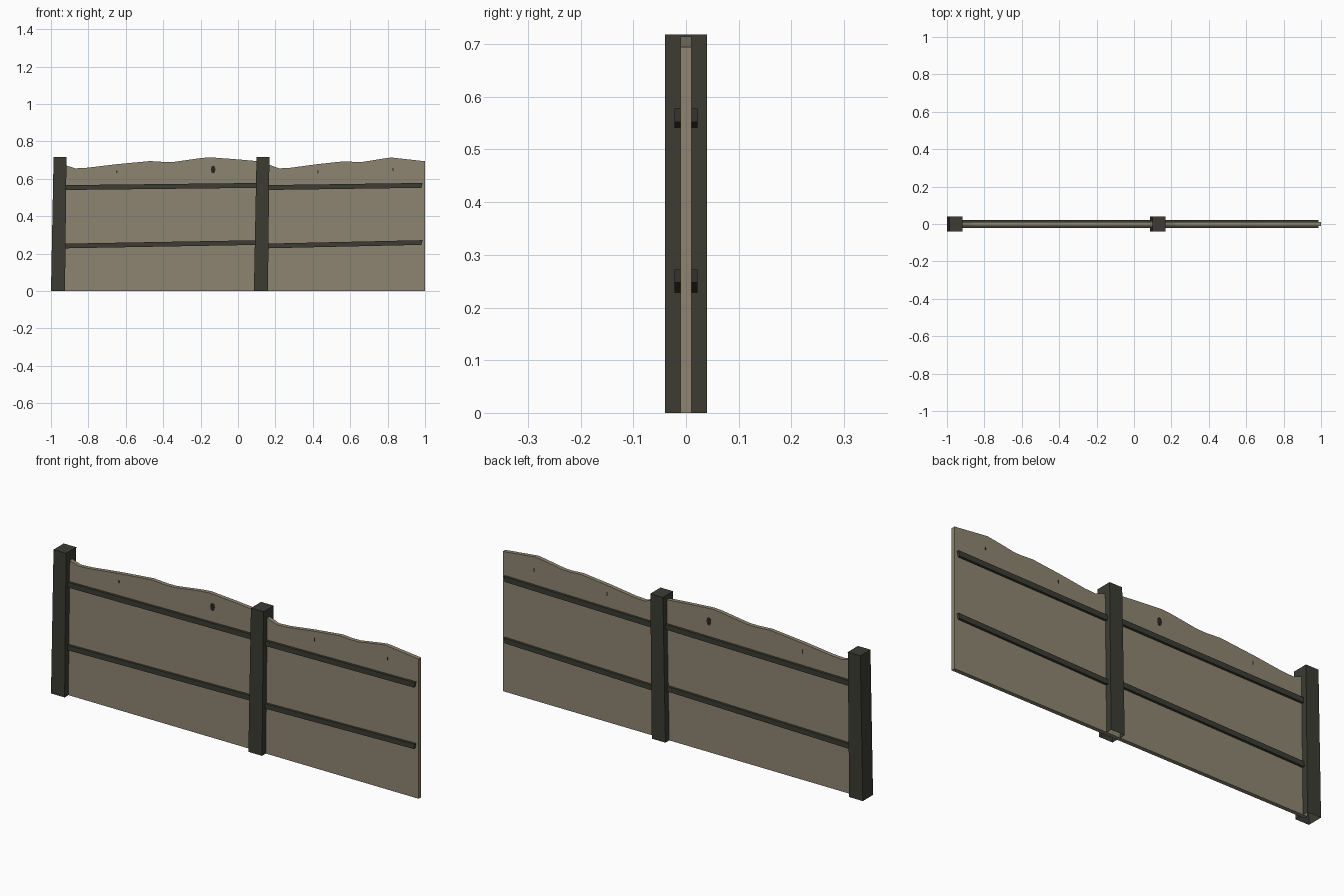
import bpy
import bmesh
import math

if "Cube" in bpy.data.objects:
    bpy.data.objects.remove(bpy.data.objects["Cube"], do_unlink=True)


def material(name, rgb):
    mat = bpy.data.materials.new(name)
    mat.use_nodes = True
    mat.diffuse_color = (*rgb, 1)
    mat.node_tree.nodes["Principled BSDF"].inputs["Base Color"].default_value = (*rgb, 1)
    return mat


BOARD = material("weathered tan wood", (0.27, 0.235, 0.168))
DARK = material("dark wood", (0.045, 0.045, 0.034))
KNOT = material("knot black brown", (0.02, 0.019, 0.015))


def extrude_outline(name, points, half_depth, mat, open_bottom=False):
    """Extrude an x-z outline (counter-clockwise from the front) along y."""
    bm = bmesh.new()
    front = [bm.verts.new((x, -half_depth, z)) for x, z in points]
    back = [bm.verts.new((x, half_depth, z)) for x, z in points]
    bm.faces.new(front)
    bm.faces.new(back[::-1])
    for i in range(len(points)):
        j = (i + 1) % len(points)
        # The first edge is the bottom one
        if not (open_bottom and i == 0):
            bm.faces.new((front[j], front[i], back[i], back[j]))
    bmesh.ops.recalc_face_normals(bm, faces=bm.faces)
    mesh = bpy.data.meshes.new(name)
    bm.to_mesh(mesh)
    bm.free()
    mesh.materials.append(mat)
    obj = bpy.data.objects.new(name, mesh)
    bpy.context.collection.objects.link(obj)
    return obj


def post(name, x):
    outline = [(x, 0), (x + 0.075, 0), (x + 0.083, 0.718), (x + 0.014, 0.718)]
    extrude_outline(name, outline, 0.04, DARK, open_bottom=True)


def rail(name, x0, x1, z0, z1, height):
    outline = [(x0, z0), (x1 - 0.006, z1), (x1, z1 + height), (x0, z0 + height)]
    extrude_outline(name, outline, 0.022, DARK)


def knot(name, x, z, width, height):
    ring = [(x + width / 2 * math.cos(a), z + height / 2 * math.sin(a))
            for a in (math.tau * i / 8 for i in range(8))]
    extrude_outline(name, ring, 0.0108, KNOT)


# Posts
post("right_post", -1.0)
post("middle_post", 0.085)

# Panels with a wavy top edge
right_top = [(0.12, 0.693), (0.0, 0.704), (-0.15, 0.715), (-0.2, 0.711),
             (-0.34, 0.691), (-0.39, 0.69), (-0.47, 0.695), (-0.65, 0.678),
             (-0.81, 0.659), (-0.87, 0.656), (-0.92, 0.672), (-0.95, 0.69)]
left_top = [(1.0, 0.694), (0.82, 0.714), (0.78, 0.709), (0.67, 0.691),
            (0.63, 0.69), (0.57, 0.694), (0.42, 0.678), (0.28, 0.659),
            (0.22, 0.656), (0.17, 0.674), (0.13, 0.693)]
extrude_outline("right_panel", [(-0.95, 0), (0.12, 0)] + right_top, 0.01, BOARD)
extrude_outline("left_panel", [(0.12, 0), (1.0, 0)] + left_top, 0.01, BOARD)

# Rails running through each panel, rising slightly to the left
for side, x0, x1 in (("right", -0.95, 0.12), ("left", 0.13, 0.987)):
    rail(side + "_upper_rail", x0, x1, 0.54, 0.552, 0.026)
    rail(side + "_lower_rail", x0, x1, 0.228, 0.247, 0.025)

# Knots in the boards
knot("large_knot", -0.133, 0.65, 0.026, 0.042)
for i, (x, z) in enumerate([(-0.648, 0.638), (0.427, 0.638), (0.828, 0.65)]):
    knot("small_knot_%d" % (i + 1), x, z, 0.006, 0.02)
